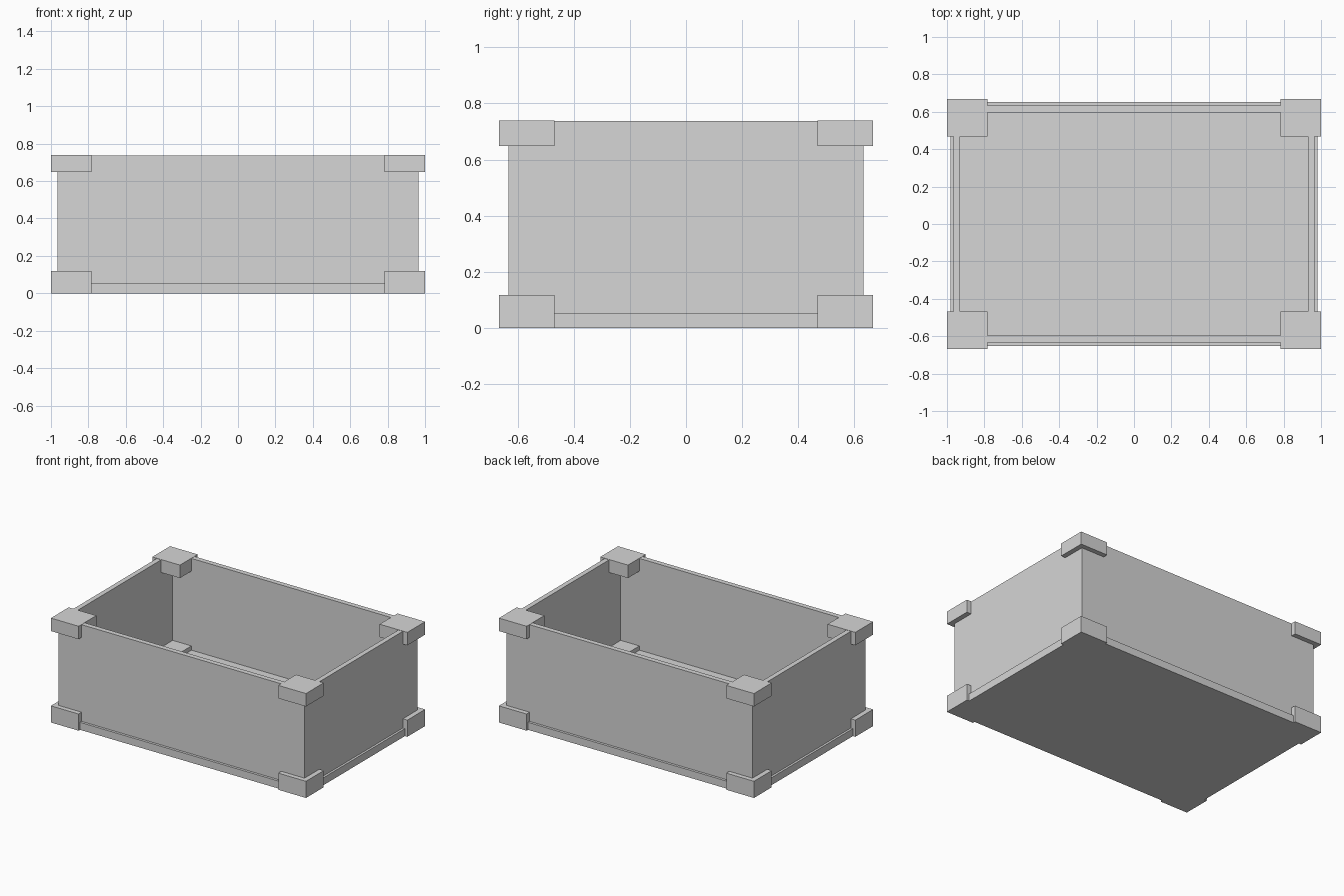
import bpy

# Remove the default object
cube = bpy.data.objects.get("Cube")
if cube:
    bpy.data.objects.remove(cube, do_unlink=True)

# Single plain material
grey = bpy.data.materials.new("plain light grey")
grey.use_nodes = True
colour = (0.67, 0.67, 0.67, 1)
grey.diffuse_color = colour
grey.node_tree.nodes["Principled BSDF"].inputs["Base Color"].default_value = colour


def box(name, x, y, z):
    """Add a box from its (low, high) extents along each axis."""
    spans = [sorted(s) for s in (x, y, z)]
    bpy.ops.mesh.primitive_cube_add(size=1, location=[(a + b) / 2 for a, b in spans])
    obj = bpy.context.object
    obj.name = name
    obj.scale = [b - a for a, b in spans]
    bpy.ops.object.transform_apply(location=False, rotation=False, scale=True)
    obj.data.materials.append(grey)


OUT_X, IN_X = 0.965, 0.93
OUT_Y, IN_Y = 0.633, 0.597
BASE_TOP, FLOOR_TOP, WALL_TOP, TOP = 0.053, 0.088, 0.738, 0.74

# Base plate, a little wider than the walls, and the raised floor inside them
box("base_plate", (-0.981, 0.981), (-0.651, 0.651), (0, BASE_TOP))
box("floor_panel", (-IN_X, IN_X), (-IN_Y, IN_Y), (BASE_TOP, FLOOR_TOP))

# Four thin walls around an open top
for side, s in (("front", -1), ("back", 1)):
    box(side + "_wall", (-OUT_X, OUT_X), (s * IN_Y, s * OUT_Y), (BASE_TOP, WALL_TOP))
for side, s in (("right", -1), ("left", 1)):
    box(side + "_wall", (s * IN_X, s * OUT_X), (-IN_Y, IN_Y), (BASE_TOP, WALL_TOP))

# Solid corner blocks, lower and upper
for depth, sy in (("front", -1), ("back", 1)):
    for side, sx in (("right", -1), ("left", 1)):
        for level, z in (("lower", (0, 0.118)), ("upper", (0.648, TOP))):
            box(f"{level}_{depth}_{side}_corner",
                (sx * 0.783, sx), (sy * 0.468, sy * 0.667), z)
